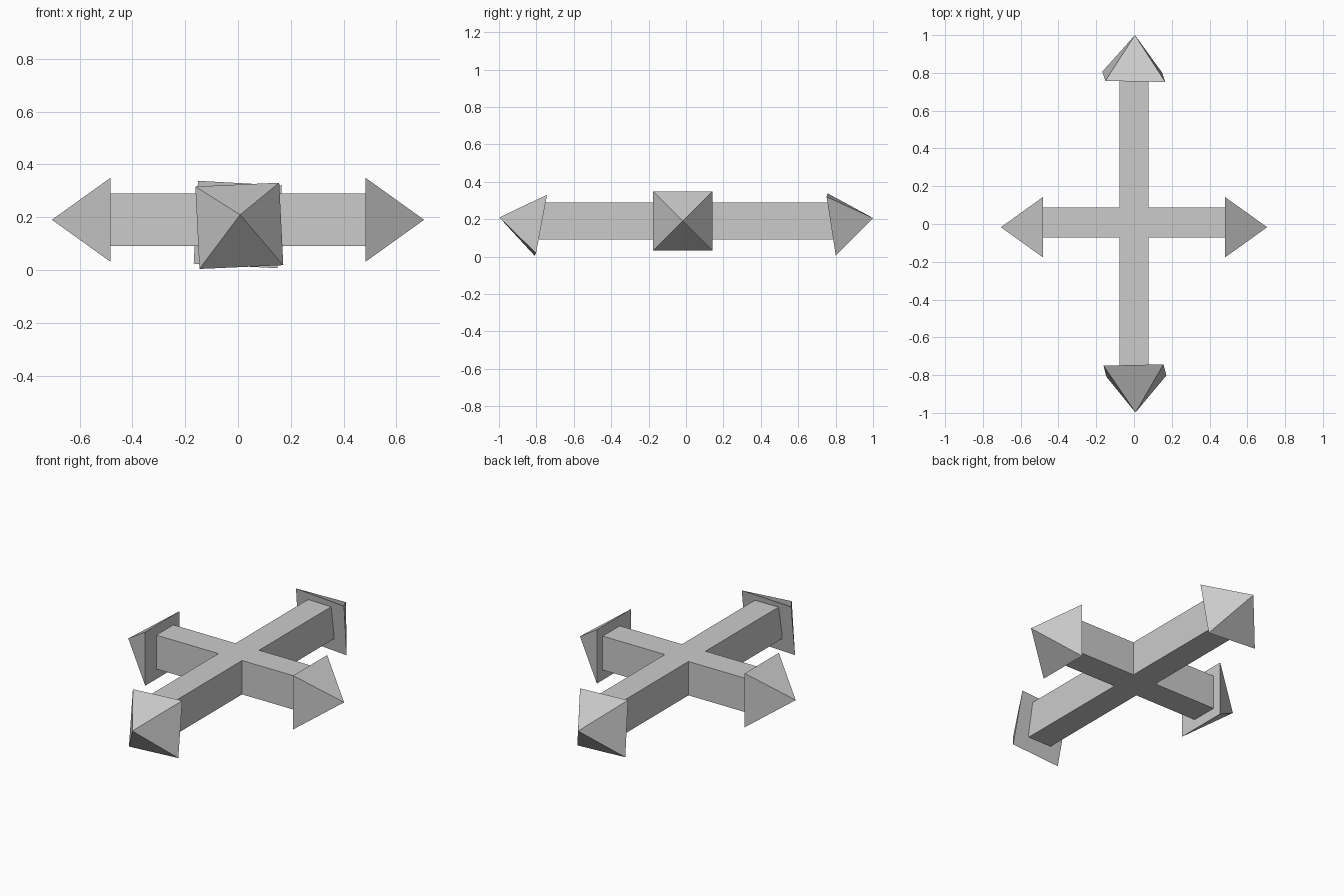
import bpy, bmesh
from math import pi, sqrt
from mathutils import Matrix, Vector

if "Cube" in bpy.data.objects:
    bpy.data.objects.remove(bpy.data.objects["Cube"])


def add_object(name, bm):
    bmesh.ops.recalc_face_normals(bm, faces=bm.faces[:])
    mesh = bpy.data.meshes.new(name)
    bm.to_mesh(mesh)
    bm.free()
    obj = bpy.data.objects.new(name, mesh)
    bpy.context.collection.objects.link(obj)
    return obj


def arrow_head(name, base, apex, up, width=0.318):
    """Square pyramid from base centre to apex, rolled so one side faces up."""
    base, apex = Vector(base), Vector(apex)
    axis = (apex - base).normalized()
    side = Vector(up).cross(axis).normalized()
    up = axis.cross(side)
    height = (apex - base).length
    frame = Matrix((side, up, axis)).transposed().to_4x4()
    frame = Matrix.Translation((base + apex) / 2) @ frame @ Matrix.Rotation(pi / 4, 4, 'Z')
    bm = bmesh.new()
    bmesh.ops.create_cone(bm, cap_ends=True, segments=4, radius1=width / sqrt(2),
                          radius2=0, depth=height, matrix=frame)
    bmesh.ops.remove_doubles(bm, verts=bm.verts[:], dist=1e-4)
    add_object(name, bm)


# Crossed shafts: one plus-shaped outline, extruded upwards
hx, y0, y1 = 0.077, -0.072, 0.087   # half width of long shaft, sides of short shaft
ex, ey = 0.485, 0.785               # shaft ends
z0, z1 = 0.09, 0.29
outline = [(ex, y0), (ex, y1), (hx, y1), (hx, ey), (-hx, ey), (-hx, y1),
           (-ex, y1), (-ex, y0), (-hx, y0), (-hx, -ey), (hx, -ey), (hx, y0)]
bm = bmesh.new()
face = bm.faces.new([bm.verts.new((x, y, z0)) for x, y in outline])
top = bmesh.ops.extrude_face_region(bm, geom=[face], use_keep_orig=True)
bmesh.ops.translate(bm, vec=(0, 0, z1 - z0),
                    verts=[v for v in top['geom'] if isinstance(v, bmesh.types.BMVert)])
add_object("crossed_shafts", bm)

# Straight heads on the short shaft
for label, s in (("left", -1), ("right", 1)):
    arrow_head(label + "_arrow_head", (s * 0.483, -0.017, 0.19),
               (s * 0.705, -0.017, 0.19), (0, 0, 1))

# Slightly tilted and rolled heads on the long shaft
arrow_head("front_arrow_head", (0.005, -0.776, 0.167), (0.008, -0.998, 0.209),
           (-0.0155, 0.0555, 0.3135))
arrow_head("back_arrow_head", (-0.001, 0.779, 0.172), (0.005, 1.0, 0.206),
           (0.0165, -0.0385, 0.3155))
